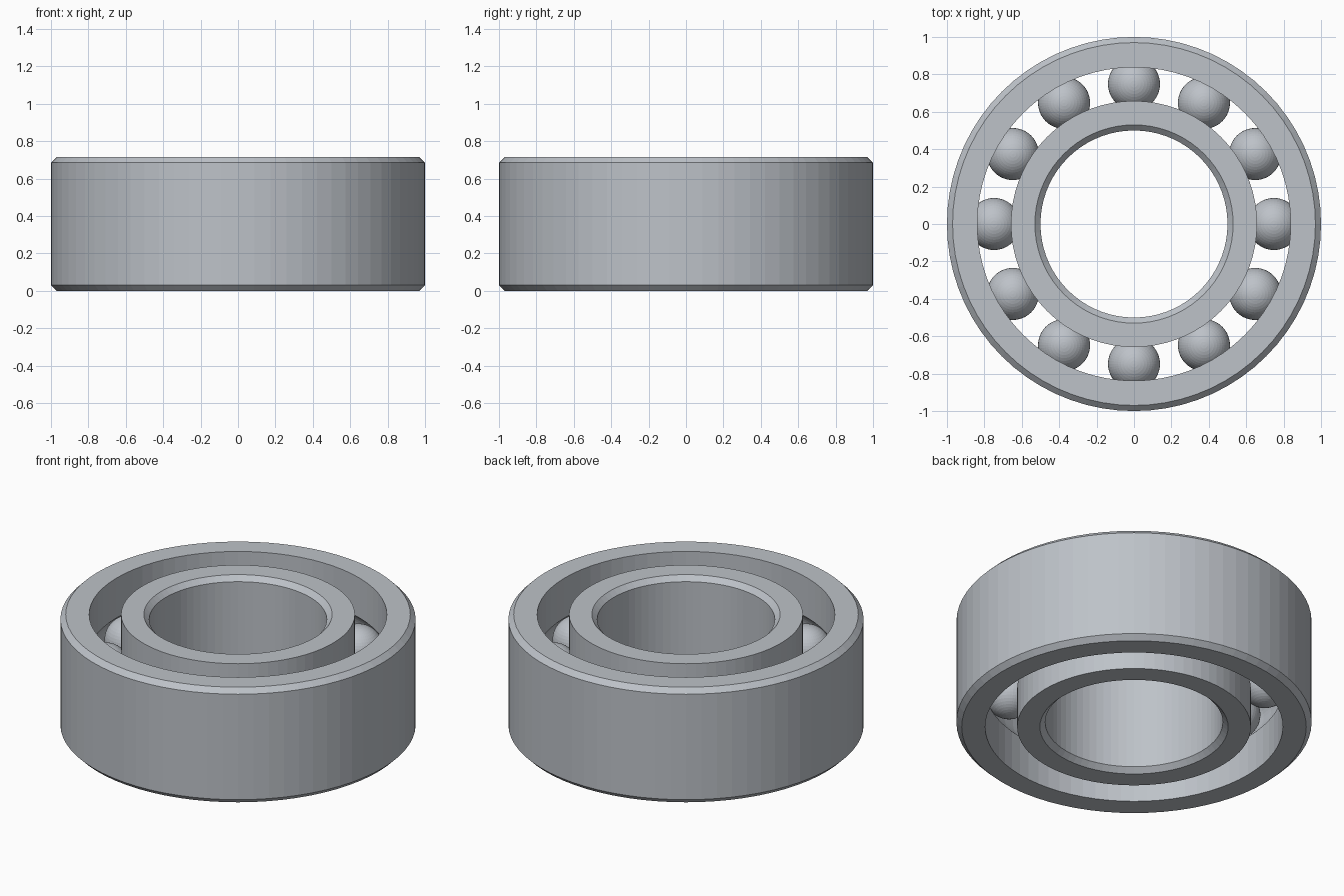
import bpy, bmesh, math
from mathutils import Matrix

HEIGHT, MID = 0.715, 0.3575      # ring height and ball centre height
CHAMFER = 0.03
PITCH, BALL_R, GROOVE_R = 0.748, 0.139, 0.142
SEGMENTS, BALLS = 72, 12

cube = bpy.data.objects.get("Cube")
if cube:
    bpy.data.objects.remove(cube, do_unlink=True)

steel = bpy.data.materials.new("steel_grey")
steel.use_nodes = True
colour = (0.51, 0.54, 0.58, 1)
steel.diffuse_color = colour
steel.node_tree.nodes["Principled BSDF"].inputs["Base Color"].default_value = colour


def finish(bm, name):
    bmesh.ops.recalc_face_normals(bm, faces=bm.faces)
    mesh = bpy.data.meshes.new(name)
    bm.to_mesh(mesh)
    bm.free()
    mesh.materials.append(steel)
    obj = bpy.data.objects.new(name, mesh)
    bpy.context.collection.objects.link(obj)
    return obj


def race(name, plain_r, groove_r):
    """Lathe a ring with a chamfered plain wall and a grooved wall."""
    side = 1 if groove_r > PITCH else -1
    inset = plain_r - side * CHAMFER
    profile = [(groove_r, 0), (inset, 0), (plain_r, CHAMFER),
               (plain_r, HEIGHT - CHAMFER), (inset, HEIGHT), (groove_r, HEIGHT)]
    # Ball groove, an arc around the ball centre
    half = math.acos(abs(groove_r - PITCH) / GROOVE_R)
    for i in range(13):
        a = half * (1 - i / 6)
        profile.append((PITCH + side * GROOVE_R * math.cos(a),
                        MID + GROOVE_R * math.sin(a)))
    bm = bmesh.new()
    verts = [bm.verts.new((r, 0, z)) for r, z in profile]
    edges = [bm.edges.new((v, verts[i - 1])) for i, v in enumerate(verts)]
    bmesh.ops.spin(bm, geom=verts + edges, cent=(0, 0, 0), axis=(0, 0, 1),
                   angle=math.tau, steps=SEGMENTS, use_merge=True)
    bmesh.ops.remove_doubles(bm, verts=bm.verts, dist=0.0001)
    return finish(bm, name)


# Inner and outer rings
race("outer_ring", 1.0, 0.838)
race("inner_ring", 0.5, 0.658)

# Ring of balls
for i in range(BALLS):
    bm = bmesh.new()
    place = (Matrix.Rotation(math.tau * i / BALLS, 4, 'Z')
             @ Matrix.Translation((PITCH, 0, MID)))
    bmesh.ops.create_uvsphere(bm, u_segments=48, v_segments=24,
                              radius=BALL_R, matrix=place)
    finish(bm, f"ball_{i + 1}")
